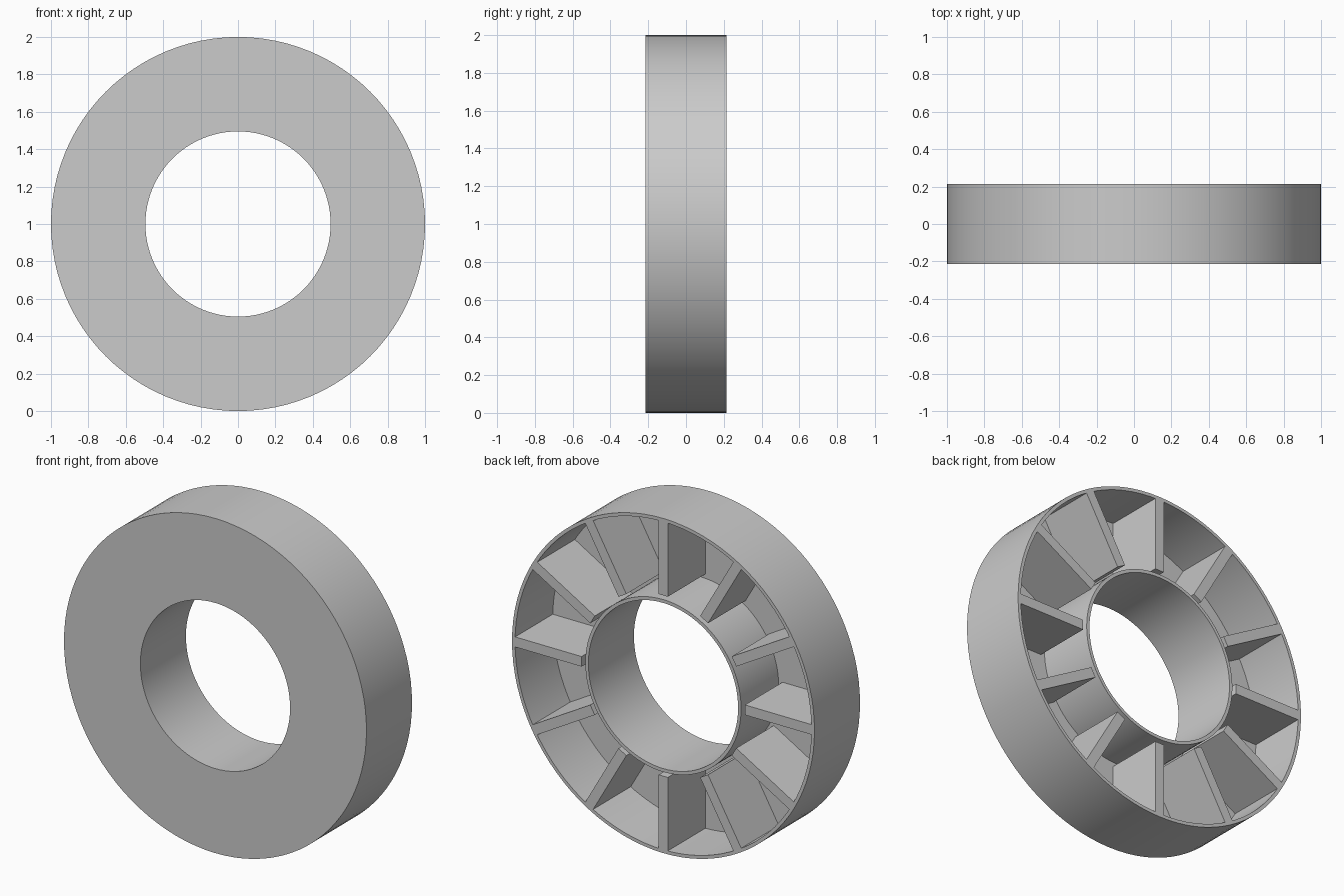
import bpy
import math
from mathutils import Matrix, Vector

if "Cube" in bpy.data.objects:
    bpy.data.objects.remove(bpy.data.objects["Cube"], do_unlink=True)

OUTER, INNER = 1.0, 0.495
SHELL_IN, TUBE_OUT = 0.98, 0.515
HALF = 0.215
FLOOR = -0.14
SEGMENTS = 96
RIBS = 12
RIB_START, RIB_WIDTH = 0.54, 0.06

grey = bpy.data.materials.new("plain grey")
grey.use_nodes = True
colour = (0.6, 0.6, 0.6, 1)
grey.diffuse_color = colour
grey.node_tree.nodes["Principled BSDF"].inputs["Base Color"].default_value = colour


def add_object(name, verts, faces):
    mesh = bpy.data.meshes.new(name)
    mesh.from_pydata(verts, [], faces)
    mesh.materials.append(grey)
    obj = bpy.data.objects.new(name, mesh)
    bpy.context.collection.objects.link(obj)
    return obj


# Ring body: a channel section (radius, y) turned around the y axis
profile = [(INNER, -HALF), (OUTER, -HALF), (OUTER, HALF), (SHELL_IN, HALF),
           (SHELL_IN, FLOOR), (TUBE_OUT, FLOOR), (TUBE_OUT, HALF), (INNER, HALF)]
count = len(profile)
verts, faces = [], []
for i in range(SEGMENTS):
    a = math.tau * i / SEGMENTS
    verts += [(r * math.sin(a), y, 1 + r * math.cos(a)) for r, y in profile]
    j = (i + 1) % SEGMENTS
    for k in range(count):
        m = (k + 1) % count
        faces.append((i * count + k, i * count + m, j * count + m, j * count + k))
body = add_object("ring_body", verts, faces)
bpy.context.view_layer.objects.active = body
body.select_set(True)
bpy.ops.object.shade_smooth_by_angle(angle=math.radians(30))
body.select_set(False)

# Radial ribs: flat plates from the outer shell, stopping short of the inner tube
box_faces = [(0, 1, 3, 2), (4, 6, 7, 5), (0, 4, 5, 1),
             (2, 3, 7, 6), (0, 2, 6, 4), (1, 5, 7, 3)]
box = [Vector((x, y, z)) for x in (-RIB_WIDTH / 2, RIB_WIDTH / 2)
       for y in (FLOOR, HALF) for z in (RIB_START, SHELL_IN)]
for i in range(RIBS):
    turn = Matrix.Translation((0, 0, 1)) @ Matrix.Rotation(math.tau * i / RIBS, 4, "Y")
    add_object(f"rib_{i + 1}", [turn @ v for v in box], box_faces)
